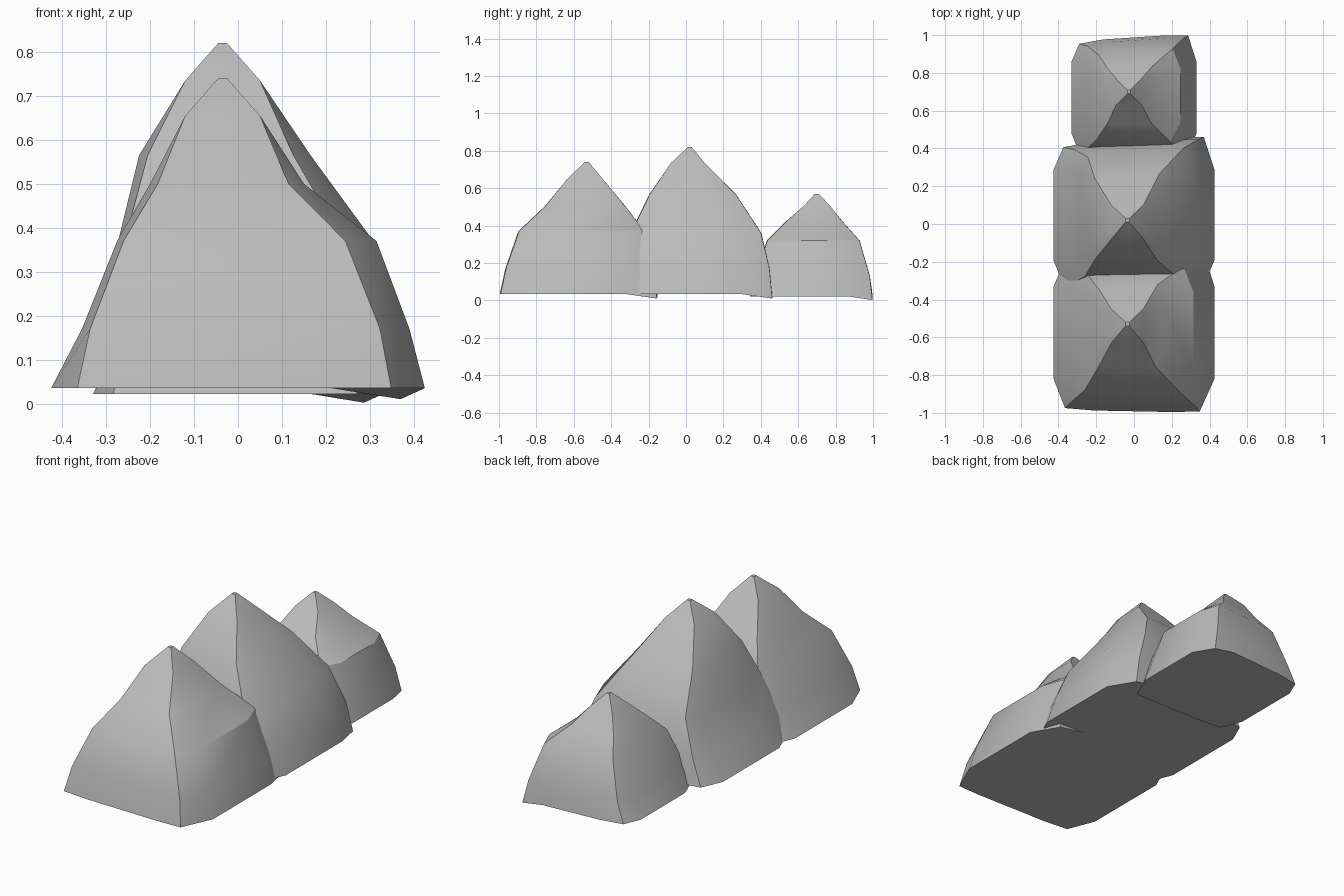
import bpy
import bmesh
import math

old = bpy.data.objects.get("Cube")
if old:
    bpy.data.objects.remove(old, do_unlink=True)

rock = bpy.data.materials.new("rock_grey")
rock.use_nodes = True
GREY = (0.5, 0.5, 0.5, 1)
rock.diffuse_color = GREY
rock.node_tree.nodes["Principled BSDF"].inputs["Base Color"].default_value = GREY

# Corner positions as fractions of half width and half depth, base ring to tip
CORNERS = [
    (-1, -1, (.86, .95, .95, .9, 1, 1), .94),
    (1, -1, (.82, .82, .76, .8, 1, 1), .98),
    (1, 1, (.87, .86, .82, .85, 1, 1), .99),
    (-1, 1, (.88, .9, .9, .9, 1, 1), .86),
]


def ring_points(level, z, x0, x1, y0, y1, drop):
    """One rounded-square section: side, corner and side point at each corner."""
    cx, cy, hx, hy = (x0 + x1) / 2, (y0 + y1) / 2, (x1 - x0) / 2, (y1 - y0) / 2
    points = []
    for sx, sy, across, along in CORNERS:
        depth = 1 if level > 3 else along
        corner_z = z - drop if level == 0 and sx > 0 and sy > 0 else z
        on_x = (sx, sy * .58, z)
        on_y = (sx * .5, sy * (.5 + depth / 2), z)
        corner = (sx * across[level], sy * depth, corner_z)
        trio = [on_x, corner, on_y] if sx * sy < 0 else [on_y, corner, on_x]
        # Walk counterclockwise around the section
        trio.reverse()
        points += [(cx + px * hx, cy + py * hy, pz) for px, py, pz in trio]
    return points


def mound(name, rings, drop):
    bm = bmesh.new()
    loops = [[bm.verts.new(p) for p in ring_points(i, *r, drop)]
             for i, r in enumerate(rings)]
    count = len(loops[0])
    for low, high in zip(loops, loops[1:]):
        for i in range(count):
            j = (i + 1) % count
            bm.faces.new((low[i], low[j], high[j], high[i]))
    bm.faces.new(loops[0][::-1])
    bm.faces.new(loops[-1])
    bmesh.ops.recalc_face_normals(bm, faces=bm.faces)
    mesh = bpy.data.meshes.new(name)
    bm.to_mesh(mesh)
    bm.free()
    mesh.materials.append(rock)
    obj = bpy.data.objects.new(name, mesh)
    bpy.context.collection.objects.link(obj)
    bpy.ops.object.select_all(action="DESELECT")
    obj.select_set(True)
    bpy.context.view_layer.objects.active = obj
    bpy.ops.object.shade_smooth_by_angle(angle=math.radians(30))


# Each ring: height, left and right limits, front and back limits
mound("front_mound", [
    (.035, -.425, .425, -1, -.15),
    (.17, -.355, .39, -.97, -.18),
    (.37, -.275, .315, -.9, -.22),
    (.5, -.2, .15, -.76, -.32),
    (.655, -.12, .05, -.63, -.45),
    (.74, -.045, -.025, -.54, -.52)], .025)
mound("middle_mound", [
    (.035, -.425, .425, -.37, .465),
    (.17, -.355, .39, -.34, .45),
    (.36, -.275, .315, -.3, .405),
    (.565, -.225, .165, -.2, .27),
    (.735, -.12, .05, -.08, .1),
    (.82, -.045, -.025, .01, .03)], .025)
mound("back_mound", [
    (.022, -.33, .33, .34, 1),
    (.13, -.275, .3, .37, .985),
    (.32, -.21, .245, .43, .93),
    (.42, -.15, .12, .53, .84),
    (.505, -.095, .04, .63, .77),
    (.57, -.035, -.019, .69, .71)], .02)
